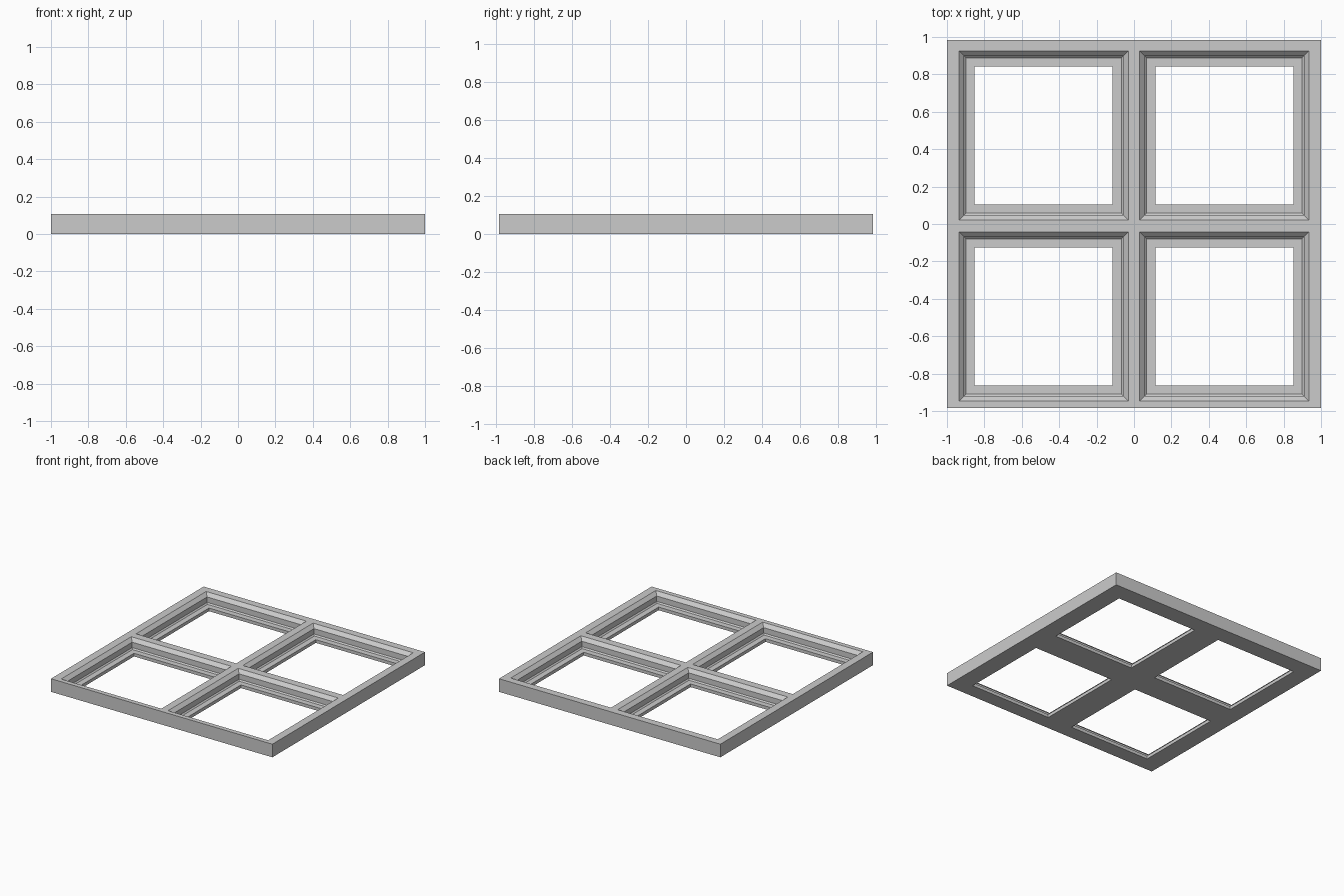
import bpy
import bmesh

default = bpy.data.objects.get("Cube")
if default:
    bpy.data.objects.remove(default, do_unlink=True)

HEIGHT = 0.107

grey = bpy.data.materials.new("plain grey")
grey.use_nodes = True
colour = (0.6, 0.6, 0.6, 1)
grey.diffuse_color = colour
grey.node_tree.nodes["Principled BSDF"].inputs["Base Color"].default_value = colour


def make_object(name, bm):
    bmesh.ops.recalc_face_normals(bm, faces=bm.faces)
    mesh = bpy.data.meshes.new(name)
    bm.to_mesh(mesh)
    bm.free()
    mesh.materials.append(grey)
    obj = bpy.data.objects.new(name, mesh)
    bpy.context.scene.collection.objects.link(obj)
    return obj


def loft_square(bm, cx, cy, profile):
    """Stack square rings of (half width, height) into a closed solid."""
    corners = ((-1, -1), (1, -1), (1, 1), (-1, 1))
    rings = [[bm.verts.new((cx + sx * half, cy + sy * half, z)) for sx, sy in corners]
             for half, z in profile]
    for upper, lower in zip(rings, rings[1:]):
        for i in range(4):
            j = (i + 1) % 4
            bm.faces.new((upper[i], upper[j], lower[j], lower[i]))
    bm.faces.new(rings[0])
    bm.faces.new(rings[-1])


# Solid slab for the frame
bm = bmesh.new()
bmesh.ops.create_cube(bm, size=1)
for v in bm.verts:
    v.co = (v.co.x * 2, v.co.y * 1.97, (v.co.z + 0.5) * HEIGHT)
frame = make_object("window_frame", bm)

# Opening section: bevelled rim, upright wall, small cove, glazing ledge
opening = [(0.4525, HEIGHT + 0.05), (0.4525, HEIGHT), (0.425, 0.08),
           (0.425, 0.036), (0.415, 0.026), (0.369, 0.026), (0.369, -0.05)]
bm = bmesh.new()
for cx in (-0.483, 0.483):
    for cy in (-0.494, 0.473):
        loft_square(bm, cx, cy, opening)
cutter = make_object("opening_cutter", bm)
cutter.hide_render = True

# Cut the four openings, then discard the cutter
cut = frame.modifiers.new("openings", 'BOOLEAN')
cut.operation = 'DIFFERENCE'
cut.solver = 'EXACT'
cut.object = cutter
bpy.context.view_layer.objects.active = frame
frame.select_set(True)
bpy.ops.object.modifier_apply(modifier=cut.name)
bpy.data.objects.remove(cutter, do_unlink=True)
